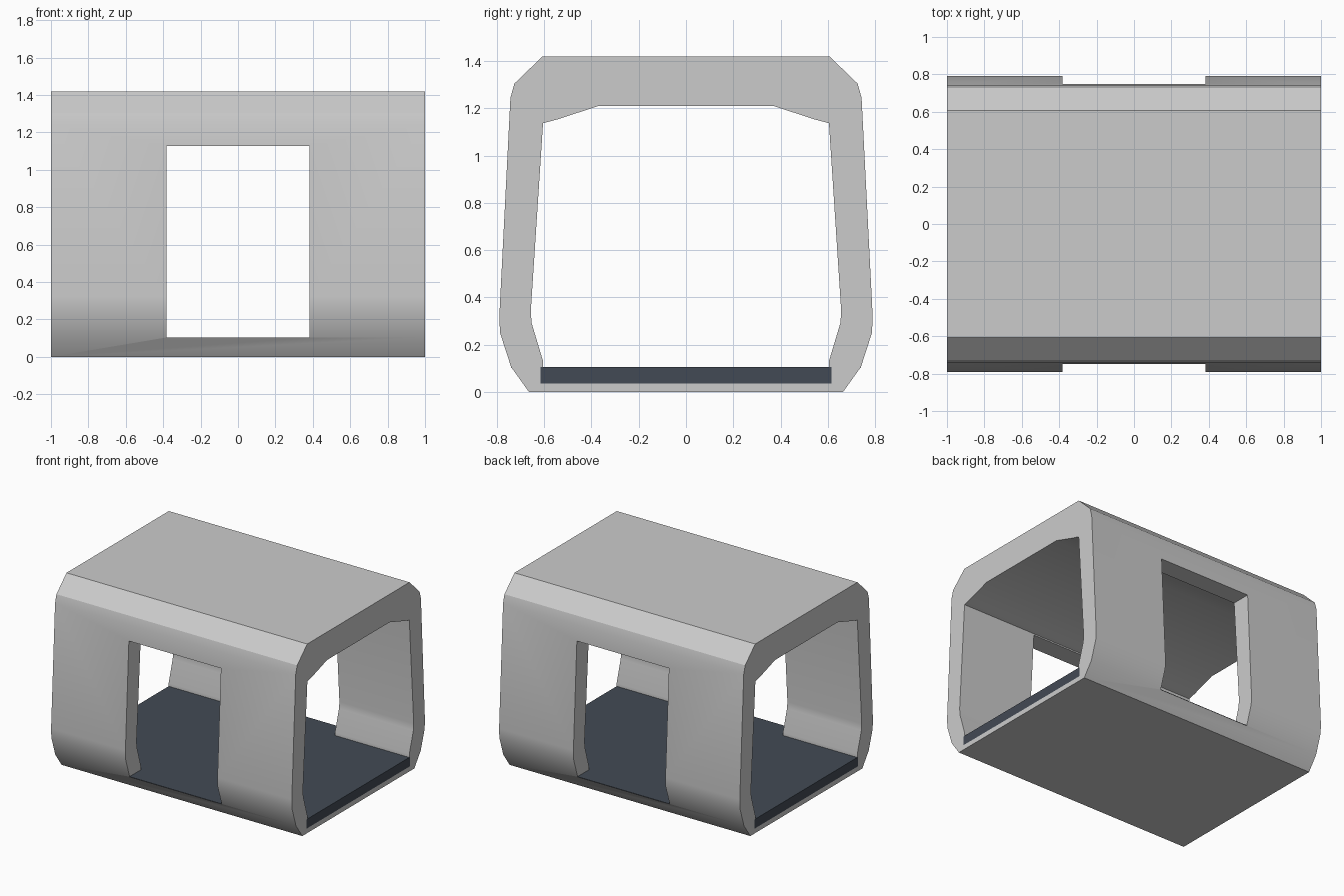
import bpy, bmesh, math

if "Cube" in bpy.data.objects:
    bpy.data.objects.remove(bpy.data.objects["Cube"])


def prism(name, half, x):
    """Mirror a half profile of (y, z) points and extrude it from -x to x."""
    pts = half + [(-y, z) for y, z in reversed(half)]
    bm = bmesh.new()
    face = bm.faces.new([bm.verts.new((-x, y, z)) for y, z in pts])
    ext = bmesh.ops.extrude_face_region(bm, geom=[face])
    moved = [v for v in ext["geom"] if isinstance(v, bmesh.types.BMVert)]
    bmesh.ops.translate(bm, verts=moved, vec=(2 * x, 0, 0))
    bmesh.ops.recalc_face_normals(bm, faces=bm.faces)
    mesh = bpy.data.meshes.new(name)
    bm.to_mesh(mesh)
    bm.free()
    ob = bpy.data.objects.new(name, mesh)
    bpy.context.collection.objects.link(ob)
    return ob


def box(name, size, loc, material=None):
    bpy.ops.mesh.primitive_cube_add(size=1, location=loc)
    ob = bpy.context.object
    ob.name = name
    ob.scale = size
    bpy.ops.object.transform_apply(location=False, rotation=False, scale=True)
    if material:
        ob.data.materials.append(material)
    return ob


def cut(target, cutter):
    mod = target.modifiers.new("cut", 'BOOLEAN')
    mod.operation = 'DIFFERENCE'
    mod.solver = 'EXACT'
    mod.object = cutter
    cutter.hide_render = True
    bpy.ops.object.select_all(action='DESELECT')
    bpy.context.view_layer.objects.active = target
    target.select_set(True)
    bpy.ops.object.modifier_apply(modifier=mod.name)
    bpy.data.objects.remove(cutter)


FLOOR_Z, FLOOR_BOTTOM, FLOOR_Y = 0.105, 0.036, 0.615

# Outer hull
shell = prism("corridor_shell", [
    (0.665, 0), (0.74, 0.105), (0.787, 0.25), (0.79, 0.32),
    (0.743, 1.245), (0.726, 1.305), (0.607, 1.42)], 1)

# Hollow interior, with a slot for the floor slab
cavity = prism("cavity_cutter", [
    (FLOOR_Y, FLOOR_BOTTOM), (FLOOR_Y, FLOOR_Z), (0.605, FLOOR_Z), (0.605, 0.13),
    (0.653, 0.29), (0.657, 0.34), (0.605, 1.137), (0.545, 1.153), (0.37, 1.21)], 1.2)
cut(shell, cavity)

# Doorways through both side walls
door_low, door_top, door_w = FLOOR_Z - 0.002, 1.127, 0.765
cut(shell, box("door_cutter", (door_w, 2, door_top - door_low),
               (0, 0, (door_top + door_low) / 2)))
bpy.ops.object.shade_smooth_by_angle(angle=math.radians(30))

# Dark floor slab and door sills
dark = bpy.data.materials.new("dark_floor")
dark.diffuse_color = (0.055, 0.068, 0.09, 1)
dark.use_nodes = True
dark.node_tree.nodes["Principled BSDF"].inputs["Base Color"].default_value = dark.diffuse_color
box("floor", (2, 2 * FLOOR_Y, FLOOR_Z - FLOOR_BOTTOM),
    (0, 0, (FLOOR_Z + FLOOR_BOTTOM) / 2), dark)
for side, label in ((-1, "front"), (1, "back")):
    depth = 0.74 - FLOOR_Y
    box(label + "_door_sill", (door_w, depth, FLOOR_Z - door_low),
        (0, side * (FLOOR_Y + depth / 2), (FLOOR_Z + door_low) / 2), dark)
